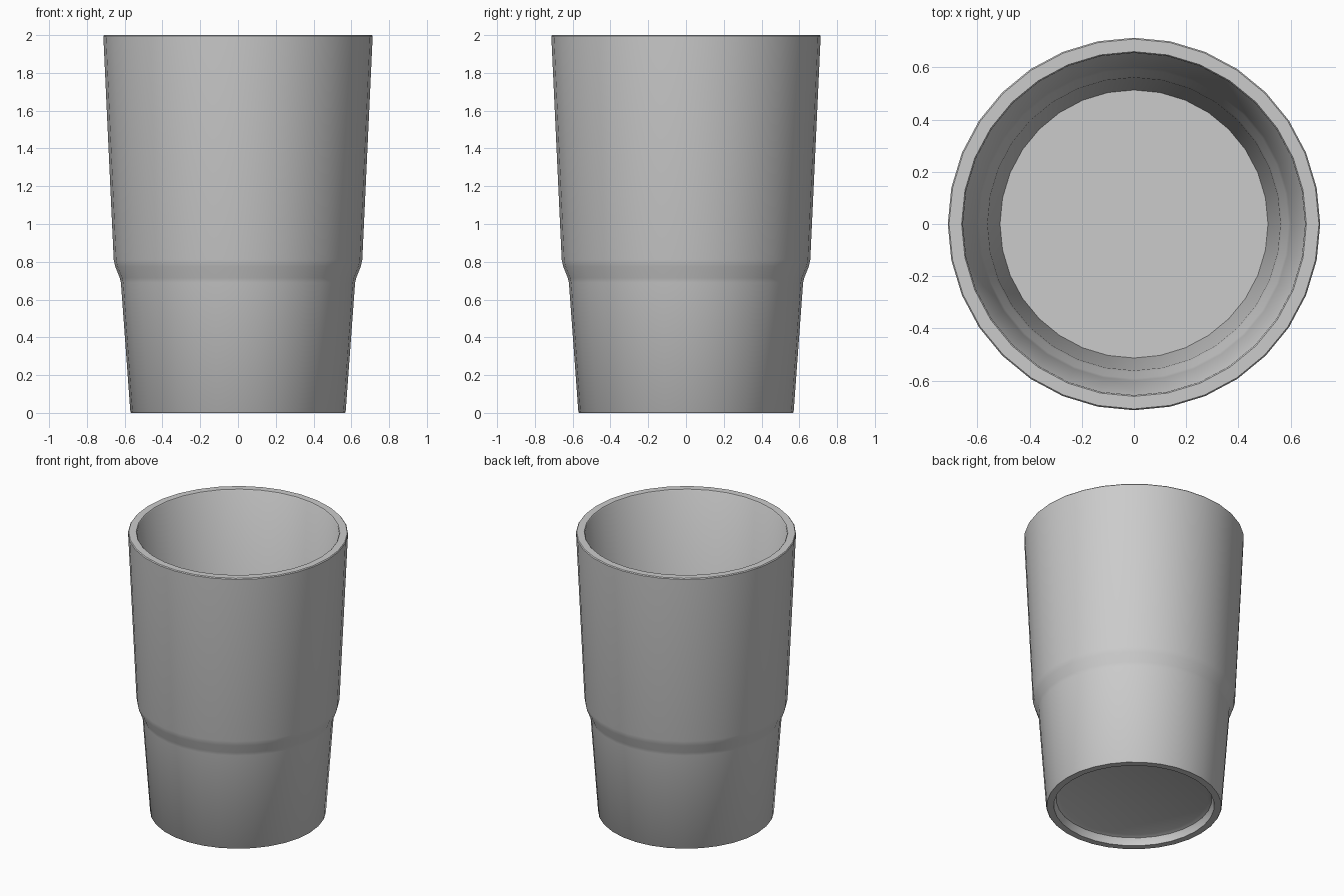
import bpy, bmesh, math

cube = bpy.data.objects.get("Cube")
if cube:
    bpy.data.objects.remove(cube, do_unlink=True)

SIDES = 32

# Plain grey material
grey = bpy.data.materials.new("plain_grey")
grey.use_nodes = True
colour = (0.6, 0.6, 0.6, 1)
grey.diffuse_color = colour
grey.node_tree.nodes["Principled BSDF"].inputs["Base Color"].default_value = colour

# Half section (radius, height): underside recess, outer wall, rim, inner wall, floor
profile = [
    (0, 0.06), (0.48, 0.06), (0.505, 0.05), (0.515, 0.03), (0.52, 0.0),
    (0.565, 0.0), (0.57, 0.006),
    (0.62, 0.69), (0.626, 0.715), (0.65, 0.775), (0.658, 0.81),
    (0.713, 1.994), (0.708, 2.0),
    (0.66, 2.0), (0.655, 1.994),
    (0.60, 0.83), (0.592, 0.795), (0.568, 0.735), (0.561, 0.70),
    (0.513, 0.10), (0, 0.10),
]


def lathe(name, points, sides):
    """Spin a half section around the z axis, closing it at the poles."""
    bm = bmesh.new()
    verts = [bm.verts.new((r, 0, z)) for r, z in points]
    edges = [bm.edges.new(pair) for pair in zip(verts, verts[1:])]
    bmesh.ops.spin(bm, geom=verts + edges, cent=(0, 0, 0), axis=(0, 0, 1),
                   angle=2 * math.pi, steps=sides, use_merge=True)
    bmesh.ops.remove_doubles(bm, verts=bm.verts, dist=0.0005)
    bmesh.ops.recalc_face_normals(bm, faces=bm.faces)
    mesh = bpy.data.meshes.new(name)
    bm.to_mesh(mesh)
    bm.free()
    obj = bpy.data.objects.new(name, mesh)
    bpy.context.collection.objects.link(obj)
    return obj


# Stepped tumbler
tumbler = lathe("tumbler", profile, SIDES)
tumbler.data.materials.append(grey)
bpy.ops.object.select_all(action="DESELECT")
tumbler.select_set(True)
bpy.context.view_layer.objects.active = tumbler
bpy.ops.object.shade_smooth_by_angle(angle=math.radians(40))
